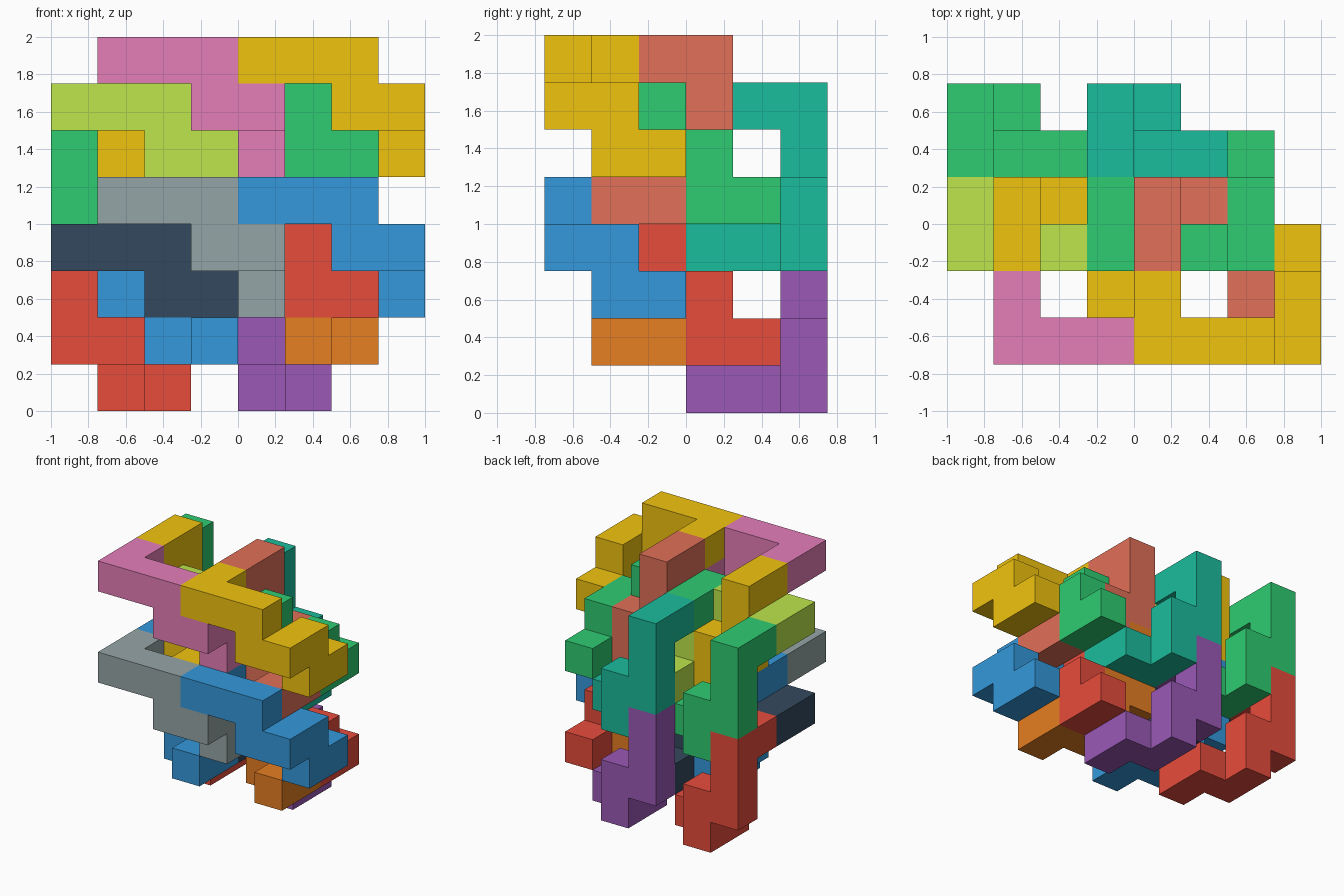
import bpy
import bmesh
from mathutils import Vector

if "Cube" in bpy.data.objects:
    bpy.data.objects.remove(bpy.data.objects["Cube"])

CELL = 0.25
ORIGIN = Vector((-1.0, -0.75, 0.0))
X, Y, Z = Vector((1, 0, 0)), Vector((0, 1, 0)), Vector((0, 0, 1))


def material(name, hex_code):
    srgb = [int(hex_code[i:i + 2], 16) / 255 for i in (0, 2, 4)]
    lin = [c / 12.92 if c <= 0.04045 else ((c + 0.055) / 1.055) ** 2.4 for c in srgb]
    mat = bpy.data.materials.new(name)
    mat.diffuse_color = (*lin, 1.0)
    mat.use_nodes = True
    mat.node_tree.nodes["Principled BSDF"].inputs["Base Color"].default_value = mat.diffuse_color
    return mat


MATS = {n: material(n, h) for n, h in {
    "pink": "E67EB9", "gold": "F1C40F", "lime": "BDE64B", "green": "2ECC71",
    "teal": "1ABC9C", "coral": "E27058", "grey": "95A5A6", "blue": "3498DB",
    "navy": "34495E", "red": "E74C3C", "purple": "9B59B6", "orange": "E67E22"}.items()}


def path_cells(start, a, b, c):
    """Nine cells of the bent bar, walked from its start cell."""
    cells = [Vector(start)]
    for step in (a, b, b, c, b, -a, c, -a):
        cells.append(cells[-1] + step)
    return cells


def build_piece(name, cells, mat):
    """Closed skin around the cells, flat regions merged."""
    filled = {tuple(int(v) for v in c) for c in cells}
    bm = bmesh.new()
    for cell in filled:
        base = Vector(cell)
        for n, u, v in ((X, Y, Z), (Y, Z, X), (Z, X, Y)):
            for s in (1, -1):
                if tuple(int(t) for t in base + n * s) in filled:
                    continue
                p = base + n * (1 if s > 0 else 0)
                quad = [p, p + u, p + u + v, p + v]
                if s < 0:
                    quad.reverse()
                bm.faces.new([bm.verts.new(ORIGIN + q * CELL) for q in quad])
    bmesh.ops.remove_doubles(bm, verts=bm.verts[:], dist=1e-4)
    bmesh.ops.dissolve_limit(bm, angle_limit=0.01, verts=bm.verts[:], edges=bm.edges[:])
    mesh = bpy.data.meshes.new(name)
    bm.to_mesh(mesh)
    bm.free()
    mesh.materials.append(mat)
    bpy.context.collection.objects.link(bpy.data.objects.new(name, mesh))


# Two orientations of the same bent bar: (start cell, axes)
level_bar = ((1, 1, 4), (-Y, X, -Z))
upright_bar = ((1, 2, 4), (Y, -Z, X))

# Lattice steps: along x, back row, upper layer
SIDE, BACK, UP = 3 * X, Vector((-1, 2, -1)), 3 * Z

# Colours by [layer][bar kind][row][column]
COLOURS = {
    "lower": {"level": (("grey", "blue"), ("navy", "red")),
              "upright": (("blue", "orange"), ("red", "purple"))},
    "upper": {"level": (("pink", "gold"), ("lime", "green")),
              "upright": (("gold", "coral"), ("green", "teal"))},
}

for layer, (layer_name, kinds) in enumerate(COLOURS.items()):
    for kind, (start, axes) in (("level", level_bar), ("upright", upright_bar)):
        for row, row_name in enumerate(("front", "back")):
            for col, col_name in enumerate(("left", "right")):
                pos = Vector(start) + SIDE * col + BACK * row + UP * layer
                build_piece(f"{layer_name}_{row_name}_{col_name}_{kind}_bar",
                            path_cells(pos, *axes), MATS[kinds[kind][row][col]])
